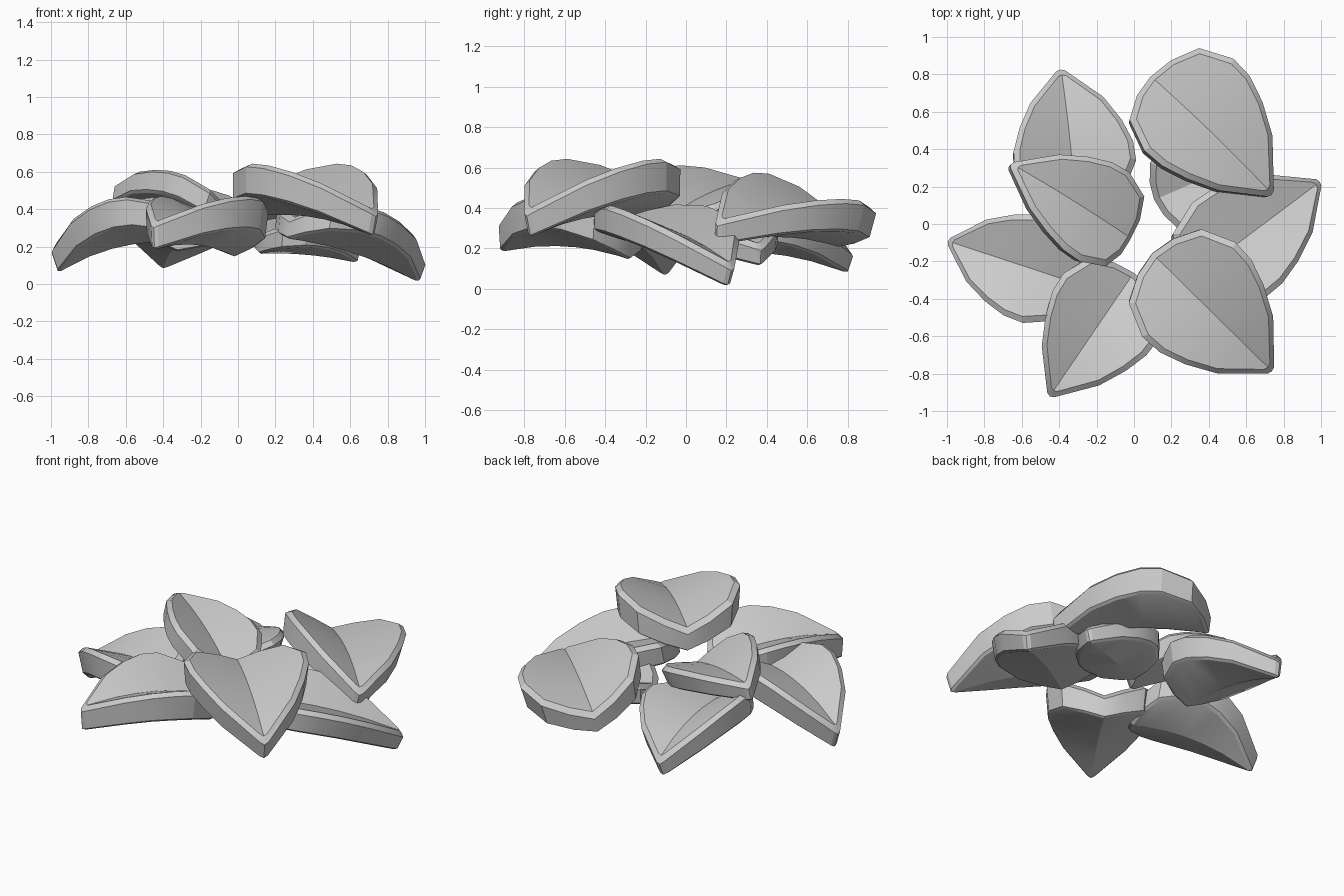
import bpy, bmesh
from math import radians
from mathutils import Vector, Matrix

if "Cube" in bpy.data.objects:
    bpy.data.objects.remove(bpy.data.objects["Cube"])

# Half outline of a leaf: (fraction of length, fraction of half width)
HALF = [(0.02, 0.38), (0.09, 0.78), (0.28, 1.0), (0.42, 0.98),
        (0.58, 0.84), (0.76, 0.60), (0.99, 0.07)]


def leaf(name, base, tip, half_width, roll=0.0, bulge=0.05, thick=0.14, fold=0.42):
    base, tip = Vector(base), Vector(tip)
    axis = tip - base
    length = axis.length
    x = axis.normalized()
    y = Vector((0, 0, 1)).cross(x).normalized()
    frame = Matrix((x, y, x.cross(y))).transposed() @ Matrix.Rotation(radians(roll), 3, 'X')
    bm = bmesh.new()

    def put(u, v, drop, inset):
        # inset shrinks the outline toward the leaf centre; underside folds less
        u = 0.45 + (u - 0.45) * (1 - inset / (0.5 * length))
        v = v * half_width * (1 - inset / half_width)
        slope = fold * (0.74 if drop > 0.05 else 1.0)
        z = bulge * 4 * u * (1 - u) + slope * abs(v) - drop
        return bm.verts.new(base + frame @ Vector((u * length, v, z)))

    def layer(drop, inset):
        left = [put(u, v, drop, inset) for u, v in HALF]
        right = [put(u, -v, drop, inset) for u, v in HALF]
        return put(0, 0, drop, inset), left, put(1, 0, drop, inset), right

    def ring(lay):
        first, left, last, right = lay
        return [first] + left + [last] + right[::-1]

    def cap(lay, drop, inset):
        # folded surface joined along the midrib
        first, left, last, right = lay
        mid = [first] + [put(u, 0, drop, inset) for u, _ in HALF] + [last]
        for side in (left, right):
            edge = [first] + side + [last]
            for i in range(len(mid) - 1):
                loop = []
                for w in (mid[i], mid[i + 1], edge[i + 1], edge[i]):
                    if w not in loop:
                        loop.append(w)
                bm.faces.new(loop)

    # bevelled top, side wall, tapered underside
    specs = [(0.0, 0.032), (0.03, 0.0), (thick - 0.01, 0.012), (thick, 0.03)]
    layers = [layer(*s) for s in specs]
    for a, b in zip(layers, layers[1:]):
        ra, rb = ring(a), ring(b)
        for i in range(len(ra)):
            j = (i + 1) % len(ra)
            bm.faces.new((ra[i], ra[j], rb[j], rb[i]))
    cap(layers[0], *specs[0])
    cap(layers[-1], *specs[-1])
    bmesh.ops.recalc_face_normals(bm, faces=bm.faces)
    mesh = bpy.data.meshes.new(name)
    bm.to_mesh(mesh)
    bm.free()
    obj = bpy.data.objects.new(name, mesh)
    bpy.context.collection.objects.link(obj)
    bpy.ops.object.select_all(action='DESELECT')
    obj.select_set(True)
    bpy.context.view_layer.objects.active = obj
    bpy.ops.object.shade_smooth_by_angle(angle=radians(25))
    return obj


# Upper leaves
leaf("leaf_front_right", (0.10, -0.16, 0.50), (0.74, -0.79, 0.39), 0.355)
leaf("leaf_back_right", (0.09, 0.79, 0.33), (0.74, 0.16, 0.34), 0.35, roll=-12, thick=0.13)
leaf("leaf_centre_left", (-0.01, -0.08, 0.36), (-0.65, 0.32, 0.54), 0.28, roll=13, bulge=0.03, thick=0.11, fold=0.38)
# Lower leaves
leaf("leaf_back_left", (-0.31, 0.08, 0.29), (-0.39, 0.83, 0.19), 0.33, roll=8, thick=0.12)
leaf("leaf_left", (-0.27, -0.33, 0.35), (-1.0, -0.09, 0.19), 0.29, bulge=0.07, thick=0.14)
leaf("leaf_front_left", (0.0, -0.26, 0.29), (-0.45, -0.92, 0.33), 0.31, thick=0.15)
leaf("leaf_right", (0.28, -0.31, 0.36), (1.0, 0.23, 0.12), 0.32, bulge=0.04, thick=0.12, fold=0.32)
leaf("leaf_inner", (0.11, 0.13, 0.27), (0.66, 0.37, 0.22), 0.25, roll=4, bulge=0.02, thick=0.11, fold=0.3)
